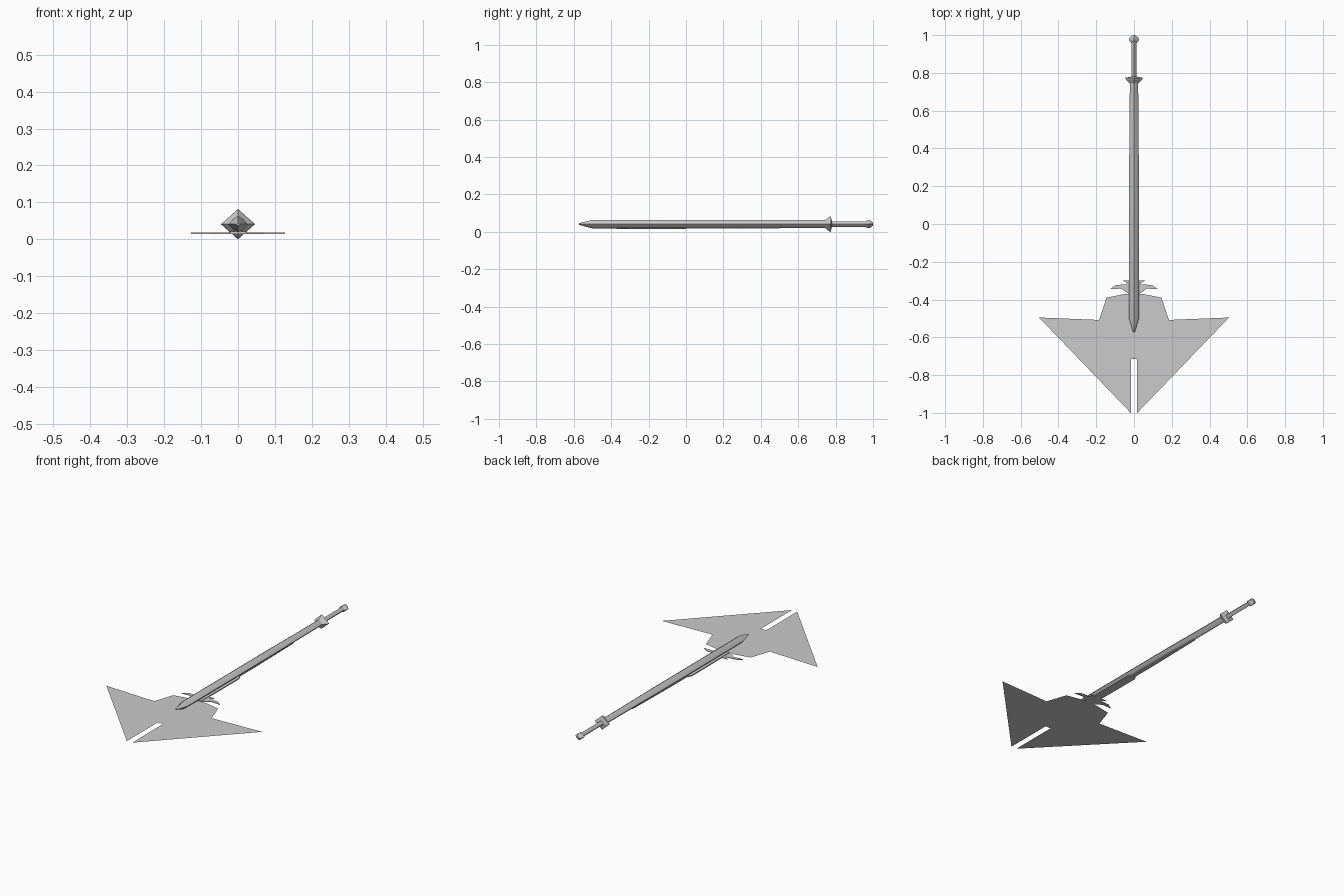
import bpy, bmesh, math

cube = bpy.data.objects.get("Cube")
if cube:
    bpy.data.objects.remove(cube, do_unlink=True)

grey = bpy.data.materials.new("steel grey")
grey.use_nodes = True
colour = (0.6, 0.6, 0.6, 1)
grey.diffuse_color = colour
grey.node_tree.nodes["Principled BSDF"].inputs["Base Color"].default_value = colour

AXIS_Z = 0.041   # height of the shaft's centre line
PLATE_Z = 0.016  # height of the flat blade


def add_object(name, bm, smooth=None):
    bmesh.ops.recalc_face_normals(bm, faces=bm.faces)
    mesh = bpy.data.meshes.new(name)
    bm.to_mesh(mesh)
    bm.free()
    mesh.materials.append(grey)
    ob = bpy.data.objects.new(name, mesh)
    bpy.context.collection.objects.link(ob)
    if smooth:
        bpy.ops.object.select_all(action='DESELECT')
        ob.select_set(True)
        bpy.context.view_layer.objects.active = ob
        bpy.ops.object.shade_smooth_by_angle(angle=math.radians(smooth))
    return ob


def diamond_loft(name, stations, diag, smooth=None):
    """Loft soft-cornered diamond sections (y, half width, half height) along y."""
    bm = bmesh.new()
    ring_shape = [(1, 0), (diag, diag), (0, 1), (-diag, diag),
                  (-1, 0), (-diag, -diag), (0, -1), (diag, -diag)]
    rings = [[bm.verts.new((u * rx, y, AXIS_Z + v * rz)) for u, v in ring_shape]
             for y, rx, rz in stations]
    for a, b in zip(rings, rings[1:]):
        for i in range(8):
            j = (i + 1) % 8
            bm.faces.new((a[i], a[j], b[j], b[i]))
    bm.faces.new(rings[0])
    bm.faces.new(rings[-1])
    return add_object(name, bm, smooth)


def flat_plate(name, half, z, thickness=0.0):
    """Flat plate from its right-hand outline, mirrored across x = 0."""
    bm = bmesh.new()
    for s in (1, -1):
        face = bm.faces.new([bm.verts.new((s * x, y, z)) for x, y in half])
        face.normal_update()
        if face.normal.z < 0:
            face.normal_flip()
    bmesh.ops.remove_doubles(bm, verts=bm.verts, dist=1e-5)
    if thickness:
        res = bmesh.ops.extrude_face_region(bm, geom=bm.faces[:])
        top = [g for g in res["geom"] if isinstance(g, bmesh.types.BMVert)]
        bmesh.ops.translate(bm, verts=top, vec=(0, 0, thickness))
    return add_object(name, bm)


# Shaft with a pointed front end
diamond_loft("shaft", [(-0.573, 0.004, 0.004), (-0.50, 0.026, 0.023),
                       (0.30, 0.026, 0.023), (0.46, 0.024, 0.022),
                       (0.62, 0.023, 0.021), (0.76, 0.022, 0.021)], 0.57, 60)

# Flared collar, grip and end knob
diamond_loft("collar", [(0.745, 0.024, 0.022), (0.764, 0.042, 0.038),
                        (0.774, 0.046, 0.041), (0.78, 0.016, 0.016)], 0.5)
diamond_loft("grip", [(0.77, 0.014, 0.015), (0.97, 0.014, 0.015)], 0.57, 60)
diamond_loft("end_knob", [(0.957, 0.013, 0.013), (0.972, 0.026, 0.022),
                          (0.984, 0.025, 0.021), (1.0, 0.008, 0.008)], 0.5)

# Wide swept blade, split at the tip
flat_plate("blade", [(0, -0.715), (0.017, -0.715), (0.017, -1.0), (0.503, -0.495),
                     (0.185, -0.508), (0.145, -0.39), (0.05, -0.371), (0, -0.371)],
           PLATE_Z)

# Barbed ornament behind the blade
flat_plate("barbs", [(0, -0.372), (0.025, -0.372), (0.068, -0.342), (0.127, -0.345),
                     (0.095, -0.323), (0.042, -0.32), (0.036, -0.312), (0.06, -0.30),
                     (0, -0.297)], PLATE_Z - 0.001, 0.003)

# Mounting strip under the shaft
flat_plate("mounting_strip", [(0, -0.37), (0.022, -0.37), (0.024, -0.02),
                              (0.012, 0.0), (0, 0.0)], PLATE_Z - 0.001, 0.006)
# Slim rail continuing along the underside
flat_plate("under_rail", [(0, 0.0), (0.012, 0.0), (0.012, 0.15), (0.006, 0.5), (0, 0.5)],
           AXIS_Z - 0.023, 0.005)
